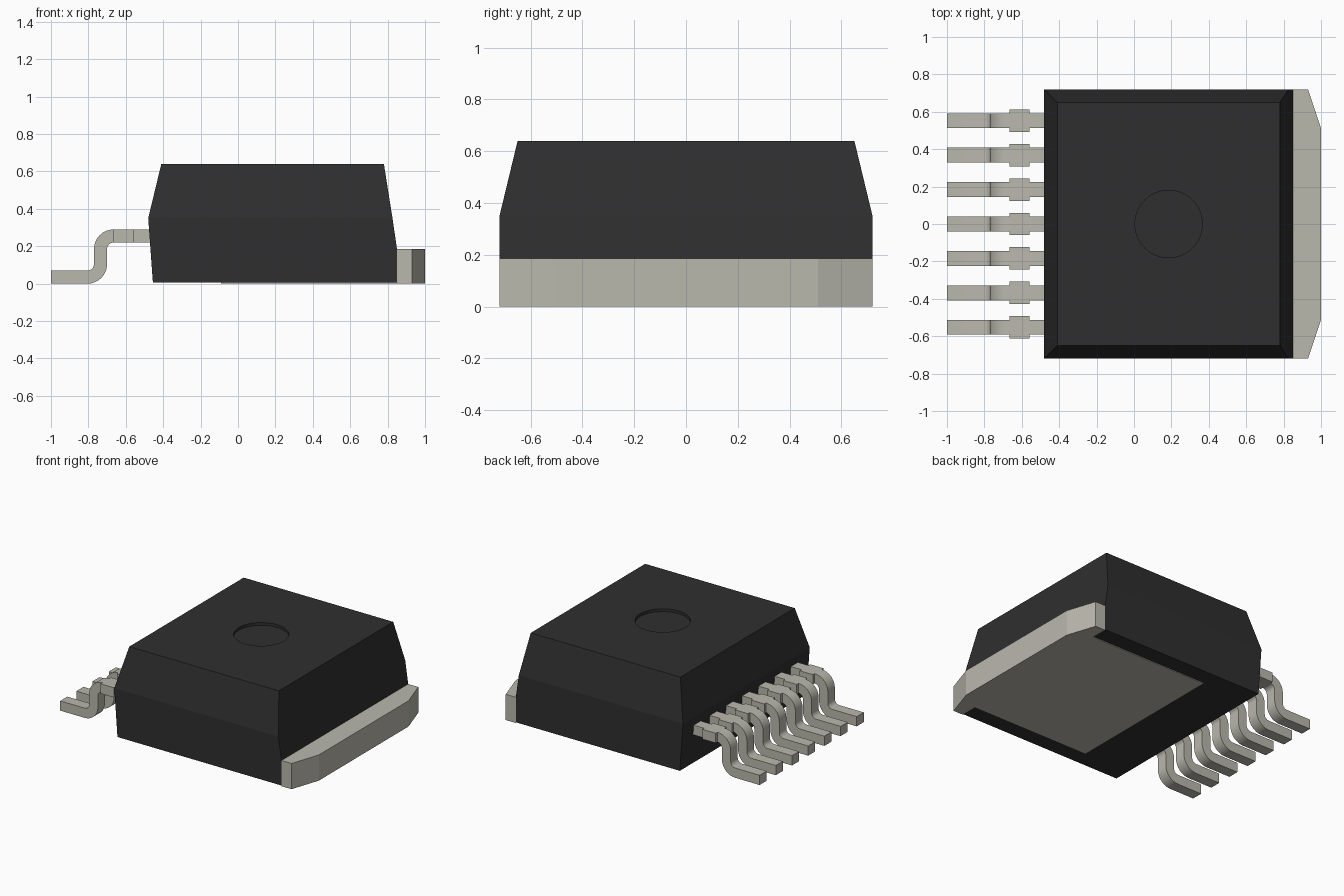
import bpy, bmesh, math
from mathutils import Vector

cube = bpy.data.objects.get("Cube")
if cube:
    bpy.data.objects.remove(cube, do_unlink=True)


def make_material(name, rgb):
    mat = bpy.data.materials.new(name)
    mat.use_nodes = True
    mat.diffuse_color = (*rgb, 1)
    mat.node_tree.nodes["Principled BSDF"].inputs["Base Color"].default_value = (*rgb, 1)
    return mat


black = make_material("black plastic", (0.028, 0.028, 0.028))
metal = make_material("tinned metal", (0.49, 0.48, 0.42))


def finish(bm, name, mat):
    bmesh.ops.recalc_face_normals(bm, faces=bm.faces[:])
    mesh = bpy.data.meshes.new(name)
    bm.to_mesh(mesh)
    bm.free()
    mesh.materials.append(mat)
    obj = bpy.data.objects.new(name, mesh)
    bpy.context.collection.objects.link(obj)
    return obj


def add_prism(bm, points, offset):
    """Extrude a flat outline by the offset vector."""
    face = bm.faces.new([bm.verts.new(p) for p in points])
    moved = bmesh.ops.extrude_face_region(bm, geom=[face], use_keep_orig=True)
    verts = [g for g in moved["geom"] if isinstance(g, bmesh.types.BMVert)]
    bmesh.ops.translate(bm, verts=verts, vec=Vector(offset))


def loop_edges(bm, verts):
    return [bm.edges.new((v, verts[(i + 1) % len(verts)])) for i, v in enumerate(verts)]


# Body: stacked rectangles (z, left x, right x, half depth)
LEVELS = [(0.005, -0.455, 0.85, 0.72), (0.185, -0.468, 0.85, 0.72),
          (0.35, -0.48, 0.826, 0.72), (0.64, -0.41, 0.78, 0.65)]
bm = bmesh.new()
rings = [[bm.verts.new(p) for p in ((x0, -h, z), (x1, -h, z), (x1, h, z), (x0, h, z))]
         for z, x0, x1, h in LEVELS]
bm.faces.new(rings[0])
for low, high in zip(rings, rings[1:]):
    for i in range(4):
        j = (i + 1) % 4
        bm.faces.new((low[i], low[j], high[j], high[i]))

# Round recess in the top face
SEG = 64
rim, floor = [[bm.verts.new((0.185 + 0.18 * math.cos(2 * math.pi * i / SEG),
                             0.18 * math.sin(2 * math.pi * i / SEG), z))
               for i in range(SEG)] for z in (0.64, 0.62)]
top_edges = [bm.edges.get((rings[-1][i], rings[-1][(i + 1) % 4])) for i in range(4)]
bmesh.ops.triangle_fill(bm, edges=top_edges + loop_edges(bm, rim), use_beauty=True)
for i in range(SEG):
    j = (i + 1) % SEG
    bm.faces.new((rim[i], rim[j], floor[j], floor[i]))
bm.faces.new(floor)
finish(bm, "package_body", black)

# Heat tab: chamfered outer end with a narrower pad running under the body
half = [(-0.09, 0.6), (0.85, 0.6), (0.85, 0.72), (0.93, 0.72), (1.0, 0.51)]
outline = half + [(x, -y) for x, y in reversed(half)]
bm = bmesh.new()
add_prism(bm, [(x, y, 0) for x, y in outline], (0, 0, 0.185))
finish(bm, "heat_tab", metal)


# Leads: S-bent strips
def arc(cx, cz, r, start, end, steps=8):
    return [(cx + r * math.cos(math.radians(start + (end - start) * i / steps)),
             cz + r * math.sin(math.radians(start + (end - start) * i / steps)))
            for i in range(steps + 1)]


upper = ([(-0.45, 0.29)] + arc(-0.665, 0.185, 0.105, 90, 180)
         + arc(-0.805, 0.105, 0.035, 0, -90) + [(-1.0, 0.07)])
lower = ([(-1.0, 0.0)] + arc(-0.805, 0.105, 0.105, -90, 0)
         + arc(-0.665, 0.185, 0.035, 180, 90) + [(-0.45, 0.22)])
LUG = [(-0.665, 0.22), (-0.56, 0.22), (-0.56, 0.29), (-0.665, 0.29)]

for n in range(7):
    y = (n - 3) * 0.184
    bm = bmesh.new()
    add_prism(bm, [(px, y - 0.04, pz) for px, pz in upper + lower], (0, 0.08, 0))
    # Small stubs on both edges of the strip
    for side in (-1, 1):
        add_prism(bm, [(px, y + side * 0.04, pz) for px, pz in LUG], (0, side * 0.02, 0))
    lead = finish(bm, f"lead_{n + 1}", metal)
    bpy.ops.object.select_all(action="DESELECT")
    lead.select_set(True)
    bpy.context.view_layer.objects.active = lead
    bpy.ops.object.shade_smooth_by_angle(angle=math.radians(30))
